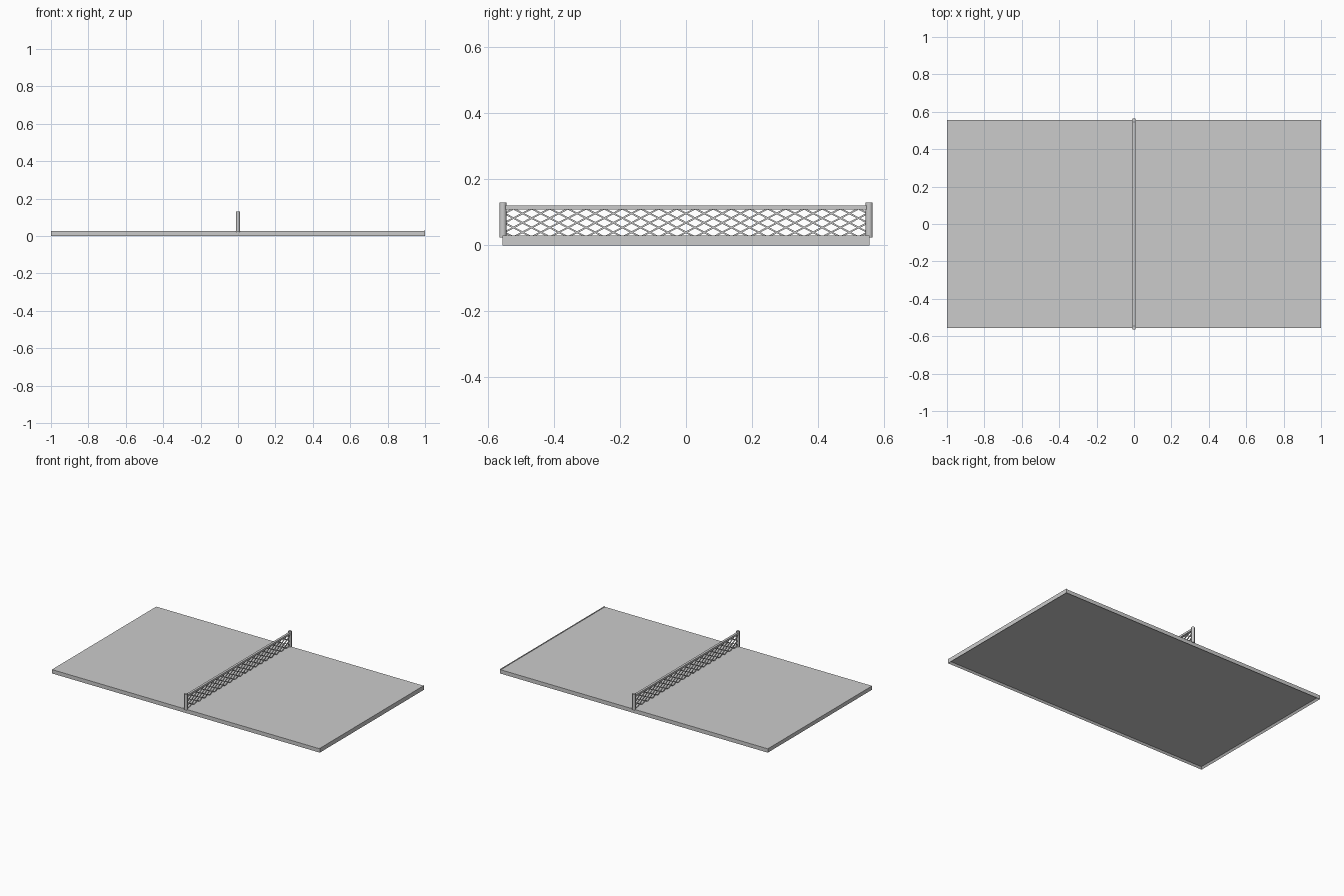
import bpy, bmesh, math
from mathutils import Matrix, Vector

if "Cube" in bpy.data.objects:
    bpy.data.objects.remove(bpy.data.objects["Cube"])

L, W = 1.0, 0.556       # half length and half width of the table
TOP = 0.026             # playing surface height
RIM = 0.015             # rim width


def add_box(bm, lo, hi):
    lo, hi = Vector(lo), Vector(hi)
    bmesh.ops.create_cube(bm, size=1, matrix=Matrix.Translation((lo + hi) / 2)
                          @ Matrix.Diagonal((*(hi - lo), 1)))


def finish(bm, name):
    me = bpy.data.meshes.new(name)
    bm.to_mesh(me)
    bm.free()
    ob = bpy.data.objects.new(name, me)
    bpy.context.collection.objects.link(ob)
    return ob


def box(name, lo, hi):
    bm = bmesh.new()
    add_box(bm, lo, hi)
    return finish(bm, name)


# tabletop: slab with an inset recess underneath that leaves a thin rim
bm = bmesh.new()
add_box(bm, (-L, -W, 0), (L, W, TOP))
bm.normal_update()
under = [f for f in bm.faces if f.normal.z < -0.9]
bmesh.ops.inset_region(bm, faces=under, thickness=RIM)
bmesh.ops.translate(bm, verts=under[0].verts, vec=(0, 0, 0.012))
finish(bm, "tabletop")

# slightly raised strip along one end
box("end_lip", (L - 0.006, -W, TOP - 0.004), (L, W, TOP + 0.003))

# net posts
for s, side in ((-1, "front"), (1, "back")):
    bpy.ops.mesh.primitive_cylinder_add(vertices=20, radius=0.0108, depth=0.107,
                                        location=(0, s * 0.5545, 0.0765))
    bpy.context.object.name = side + "_net_post"
    bpy.ops.object.shade_smooth_by_angle()

# net top band
box("net_top_band", (-0.008, -0.55, 0.108), (0.008, 0.55, 0.121))

# net mesh: crossing diagonal cords clipped to the net rectangle
Y, Z0, Z1 = 0.548, TOP, 0.11
SLOPE, STEP, T = 0.52, 0.055, 0.0025
run = (Z1 - Z0) / SLOPE
bm = bmesh.new()
count = int((Y + run) / STEP) + 1
for d in (-1, 1):
    for i in range(-count, count + 1):
        mid = i * STEP
        a, b = max(-Y, mid - run / 2), min(Y, mid + run / 2)
        if b - a < 0.005:
            continue
        zc = (Z0 + Z1) / 2
        p = Vector((0, a, zc + d * SLOPE * (a - mid)))
        q = Vector((0, b, zc + d * SLOPE * (b - mid)))
        rot = Matrix.Rotation(math.atan2(q.z - p.z, q.y - p.y), 4, 'X')
        bmesh.ops.create_cube(bm, size=1, matrix=Matrix.Translation((p + q) / 2) @ rot
                              @ Matrix.Diagonal((2 * T, (q - p).length, 2 * T, 1)))
finish(bm, "net_mesh")
